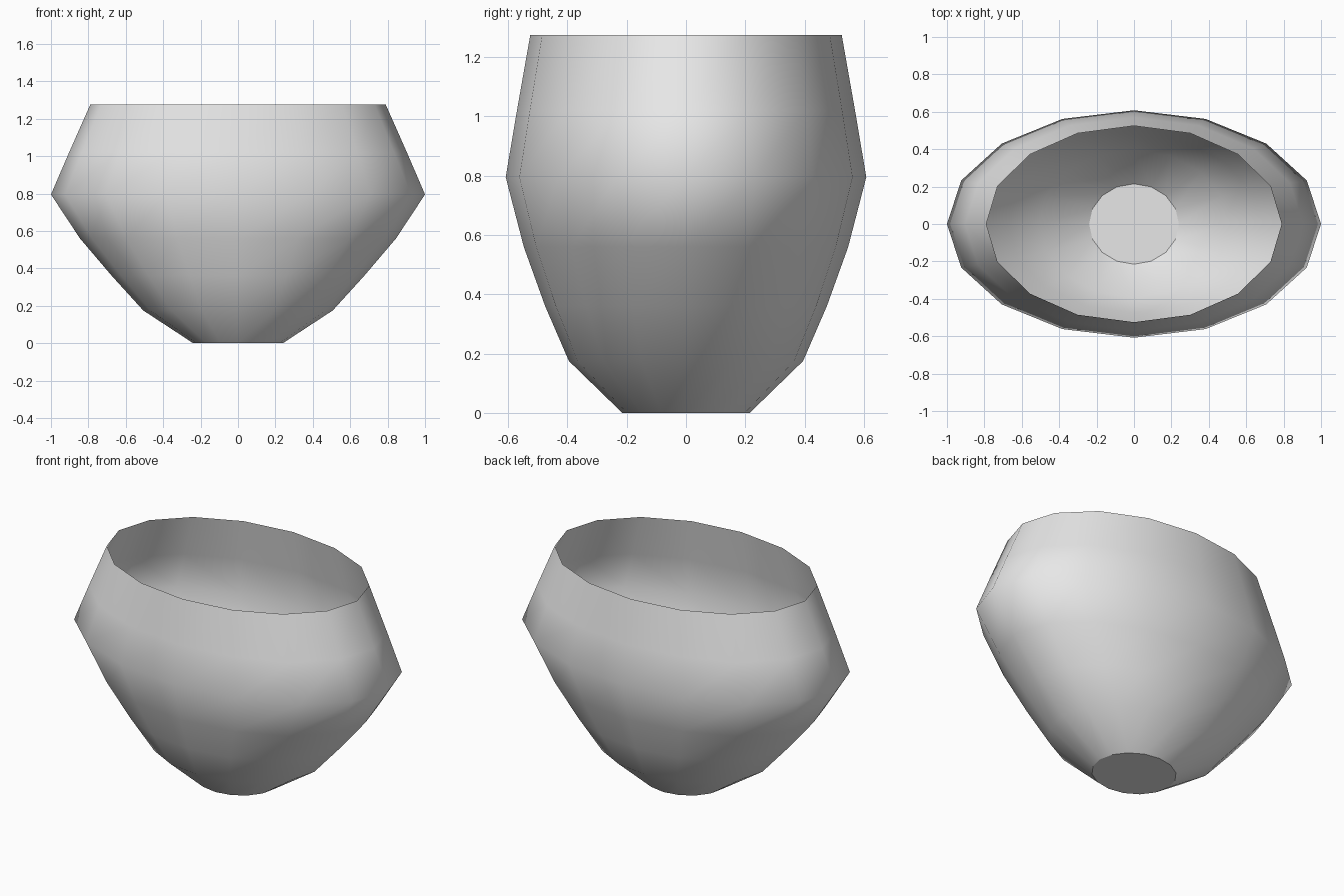
import bpy, bmesh
from math import cos, sin, tau

cube = bpy.data.objects.get("Cube")
if cube:
    bpy.data.objects.remove(cube, do_unlink=True)

SIDES = 16
# Oval rings from the foot to the rim: half width, half depth, height
RINGS = [(0.24, 0.215, 0), (0.507, 0.395, 0.175), (0.675, 0.475, 0.36),
         (0.845, 0.547, 0.56), (1, 0.608, 0.795), (0.903, 0.57, 1.02),
         (0.79, 0.525, 1.275)]

grey = bpy.data.materials.new("light grey")
grey.use_nodes = True
grey.diffuse_color = (0.8, 0.8, 0.8, 1)
grey.node_tree.nodes["Principled BSDF"].inputs["Base Color"].default_value = (0.8, 0.8, 0.8, 1)

# Thin open bowl wall
bm = bmesh.new()
loops = [[bm.verts.new((rx * cos(tau * i / SIDES), ry * sin(tau * i / SIDES), z))
          for i in range(SIDES)] for rx, ry, z in RINGS]
for low, high in zip(loops, loops[1:]):
    for i in range(SIDES):
        j = (i + 1) % SIDES
        bm.faces.new((low[i], low[j], high[j], high[i])).smooth = True

# Flat foot with a crisp edge
foot = bm.faces.new(loops[0][::-1])
for edge in foot.edges:
    edge.smooth = False

mesh = bpy.data.meshes.new("bowl")
bm.to_mesh(mesh)
bm.free()
mesh.materials.append(grey)
bpy.context.collection.objects.link(bpy.data.objects.new("bowl", mesh))
